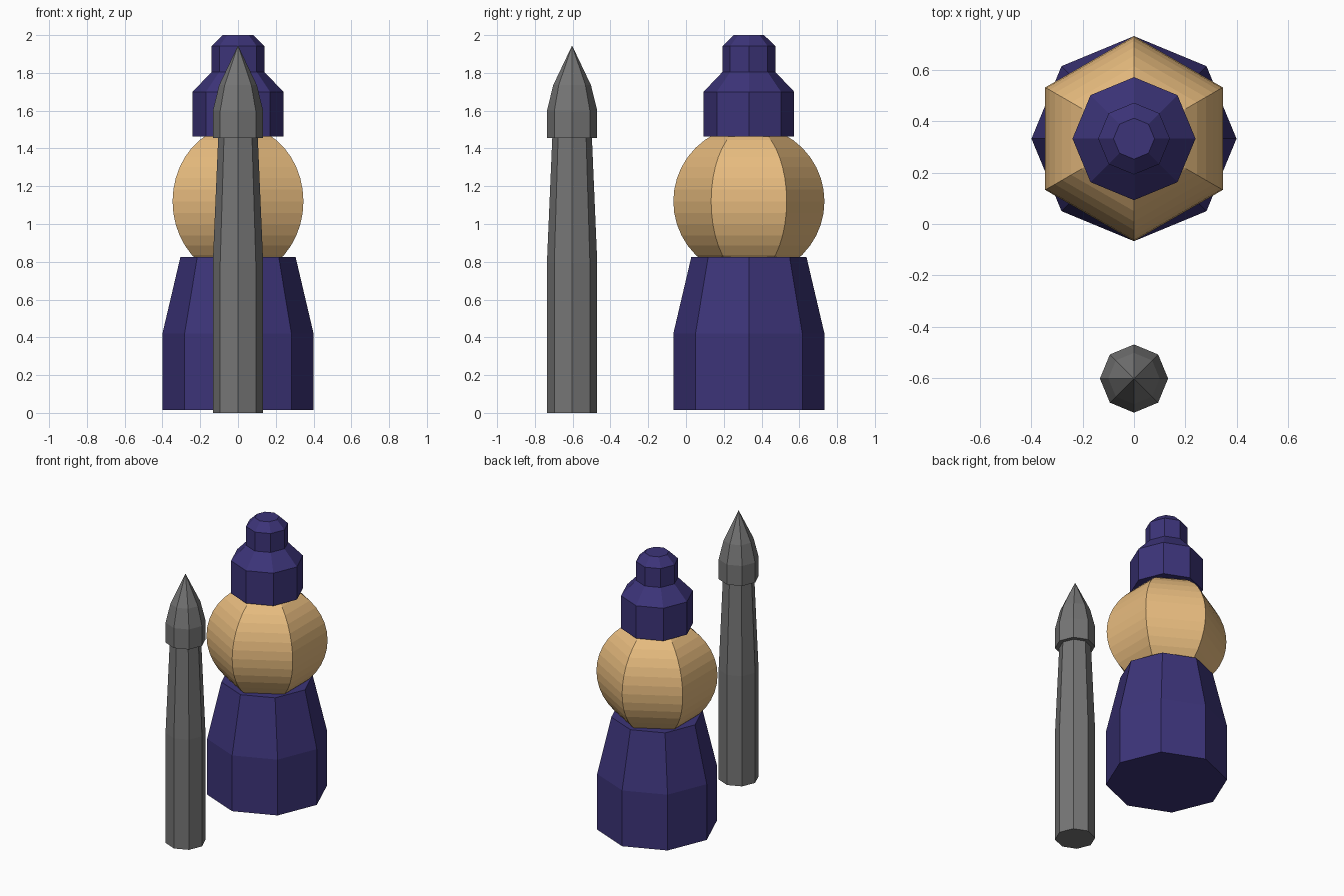
import bpy, bmesh
from math import sin, cos, pi

if "Cube" in bpy.data.objects:
    bpy.data.objects.remove(bpy.data.objects["Cube"])


def material(name, rgb):
    m = bpy.data.materials.new(name)
    m.diffuse_color = (*rgb, 1)
    m.use_nodes = True
    m.node_tree.nodes["Principled BSDF"].inputs["Base Color"].default_value = m.diffuse_color
    return m


def lathe(name, profile, sides, y, mat, start=0.0):
    """Flat-sided solid from (radius, height) points; radius 0 closes to a tip."""
    bm = bmesh.new()
    rings = []
    for r, z in profile:
        if r == 0:
            rings.append([bm.verts.new((0, y, z))] * sides)
        else:
            rings.append([bm.verts.new((r * cos(start + 2 * pi * i / sides),
                                        y + r * sin(start + 2 * pi * i / sides), z))
                          for i in range(sides)])
    for a, b in zip(rings, rings[1:]):
        for i in range(sides):
            j = (i + 1) % sides
            bm.faces.new(list(dict.fromkeys((a[i], a[j], b[j], b[i]))))
    if profile[0][0]:
        bm.faces.new(rings[0][::-1])
    if profile[-1][0]:
        bm.faces.new(rings[-1])
    bmesh.ops.recalc_face_normals(bm, faces=bm.faces)
    mesh = bpy.data.meshes.new(name)
    bm.to_mesh(mesh)
    bm.free()
    mesh.materials.append(mat)
    ob = bpy.data.objects.new(name, mesh)
    bpy.context.collection.objects.link(ob)
    return ob


purple = material("purple", (0.045, 0.034, 0.19))
tan = material("tan", (0.80, 0.50, 0.21))
grey = material("dark_grey", (0.18, 0.18, 0.18))

FIGURE_Y, SPEAR_Y = 0.333, -0.603

# Robe
lathe("robe", [(0.40, 0.015), (0.40, 0.42), (0.305, 0.825)], 8, FIGURE_Y, purple)

# Six-sided ball head
RINGS = 20
ball = [(0.4 * sin(pi * k / RINGS) if 0 < k < RINGS else 0,
         1.12 - 0.4 * cos(pi * k / RINGS)) for k in range(RINGS + 1)]
lathe("head", ball, 6, FIGURE_Y, tan, pi / 2)

# Stepped hat
lathe("hat", [(0.24, 1.463), (0.24, 1.70), (0.14, 1.805), (0.14, 1.942), (0.08, 2.0)],
      8, FIGURE_Y, purple)

# Spear shaft and pointed tip
lathe("spear_shaft", [(0.133, 0), (0.133, 0.80), (0.105, 1.455)], 8, SPEAR_Y, grey)
lathe("spear_tip", [(0.133, 1.455), (0.133, 1.60), (0.10, 1.735), (0, 1.945)],
      8, SPEAR_Y, grey)
